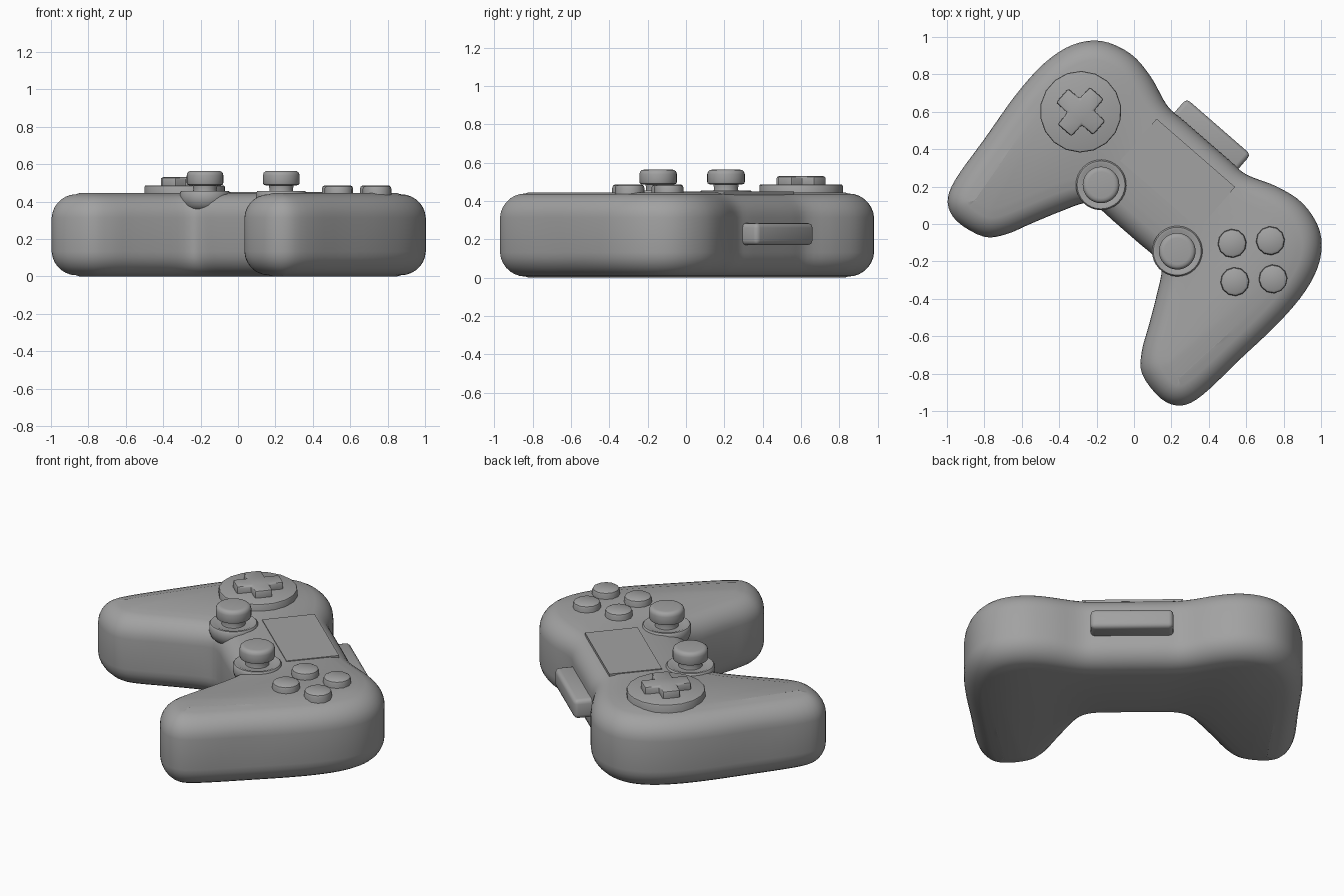
import bpy, bmesh, math
from mathutils import Vector

if "Cube" in bpy.data.objects:
    bpy.data.objects.remove(bpy.data.objects["Cube"], do_unlink=True)

TURN = math.radians(-41)   # whole controller is turned about z
GREY = (0.36, 0.36, 0.36, 1)
mat = bpy.data.materials.new("grey_plastic")
mat.use_nodes = True
mat.diffuse_color = GREY
bsdf = mat.node_tree.nodes["Principled BSDF"]
bsdf.inputs["Base Color"].default_value = GREY
bsdf.inputs["Roughness"].default_value = 0.6


def finish(name, bm, angle=40):
    bmesh.ops.recalc_face_normals(bm, faces=bm.faces)
    mesh = bpy.data.meshes.new(name)
    bm.to_mesh(mesh)
    bm.free()
    mesh.materials.append(mat)
    ob = bpy.data.objects.new(name, mesh)
    bpy.context.collection.objects.link(ob)
    ob.rotation_euler.z = TURN
    bpy.ops.object.select_all(action="DESELECT")
    ob.select_set(True)
    bpy.context.view_layer.objects.active = ob
    bpy.ops.object.shade_smooth_by_angle(angle=math.radians(angle))


def fan_cap(bm, loop):
    bm.faces.new(loop)


def loft(name, rings, angle=40, cap=fan_cap):
    """Skin closed rings of equal length and cap both ends."""
    bm = bmesh.new()
    loops = [[bm.verts.new(p) for p in ring] for ring in rings]
    n = len(loops[0])
    for low, high in zip(loops, loops[1:]):
        for i in range(n):
            j = (i + 1) % n
            bm.faces.new((low[i], low[j], high[j], high[i]))
    cap(bm, loops[0])
    cap(bm, loops[-1])
    finish(name, bm, angle)


def lathe(name, x, y, profile, sides):
    turns = [2 * math.pi * (i + .5) / sides for i in range(sides)]
    loft(name, [[(x + r * math.cos(t), y + r * math.sin(t), z) for t in turns]
                for r, z in profile])


def prism(name, outline, z0, z1, bevel=0, segments=2):
    bm = bmesh.new()
    base = bm.faces.new([bm.verts.new((x, y, z0)) for x, y in outline])
    top = bmesh.ops.extrude_face_region(bm, geom=[base])["geom"]
    bmesh.ops.translate(bm, vec=(0, 0, z1 - z0),
                        verts=[v for v in top if isinstance(v, bmesh.types.BMVert)])
    if bevel:
        bmesh.ops.bevel(bm, geom=list(bm.edges), offset=bevel, segments=segments,
                        profile=0.5, affect="EDGES")
    finish(name, bm)


def rectangle(x0, x1, y0, y1):
    return [(x0, y0), (x1, y0), (x1, y1), (x0, y1)]


# Body outline: one half from back centre round the grip to front centre, mirrored
half = [(.15, .592), (.28, .594), (.445, .652), (.61, .675), (.772, .625), (.876, .508),
        (.926, .335), (.93, .107), (.902, -.179), (.877, -.446), (.828, -.566),
        (.722, -.61), (.562, -.578), (.48, -.49), (.415, -.356), (.342, -.21),
        (.27, -.085), (.2, -.06), (.09, -.06)]
control = [Vector(p) for p in half + [(-x, y) for x, y in reversed(half)]]
SUB = 4


def spline(points):
    out, n = [], len(points)
    for i in range(n):
        a, b, c, d = (points[(i + k) % n] for k in (-1, 0, 1, 2))
        for s in range(SUB):
            t = s / SUB
            out.append(b + (c - a) * (t / 2) + (a * 2 - b * 5 + c * 4 - d) * (t * t / 2)
                       + (b * 3 - a - c * 3 + d) * (t ** 3 / 2))
    return out


def inset(points, dist):
    n, out = len(points), []
    for i, p in enumerate(points):
        t = (points[(i + 1) % n] - points[i - 1]).normalized()
        out.append(p + Vector((t.y, -t.x)) * dist)
    # relax so tight corners do not fold
    return [out[i] * .5 + (out[i - 1] + out[(i + 1) % n]) * .25 for i in range(n)]


def strip_cap(bm, loop):
    """Close the body with strips that run along each grip."""
    n, last = len(loop), (len(half) - 1) * SUB
    for start, total in ((0, last), (last, n + last)):
        for j in range(start, total // 2):
            corners = [loop[k % n] for k in (j, j + 1, total - j - 1, total - j)]
            bm.faces.new(list(dict.fromkeys(corners)))


HEIGHT, ROUND, STEPS, DOME = .445, .125, 7, .006
edge = spline(control)
upper, previous = [(edge, HEIGHT - DOME - ROUND)], 0
for k in range(1, STEPS + 1):
    a = math.pi / 2 * k / STEPS
    depth = ROUND * (1 - math.cos(a))
    edge = inset(edge, depth - previous)
    previous = depth
    upper.append((edge, HEIGHT - DOME - ROUND * (1 - math.sin(a))))
upper.append((inset(edge, .02), HEIGHT))
levels = [(e, HEIGHT - z) for e, z in reversed(upper)] + upper
loft("controller_body", [[(p.x, p.y, z) for p in e] for e, z in levels], 60, strip_cap)

# Thumbsticks: rounded socket with a shallow dish, neck and cap
socket = [(.06, .345), (.1, .355), (.125, .38), (.135, .41), (.135, .447),
          (.128, .456), (.115, .456), (.1, .449), (.06, .449)]
neck = [(.068, .44), (.062, .465), (.068, .495)]
cap = [(.085, .487), (.095, .491), (.098, .5), (.098, .54), (.094, .554),
       (.084, .562), (.07, .564)]
for side, label in ((-1, "right"), (1, "left")):
    for part, profile in (("socket", socket), ("neck", neck), ("cap", cap)):
        lathe(f"{label}_stick_{part}", side * .27, .042, profile, 32)

# Direction pad: disc and cross
PAD_X, PAD_Y = .609, .266
lathe("pad_disc", -PAD_X, PAD_Y,
      [(.218, .42), (.218, .478), (.215, .484), (.208, .487)], 18)
L, W = .132, .05
arm = [(L, -W), (L, W), (W, W)]
cross = []
for quarter in range(4):
    c, s = round(math.cos(quarter * math.pi / 2)), round(math.sin(quarter * math.pi / 2))
    cross += [(-PAD_X + x * c - y * s, PAD_Y + x * s + y * c) for x, y in arm]
prism("pad_cross", cross, .46, .53, .012)

# Four action buttons in a diamond
button = [(.077, .42), (.077, .468), (.073, .48), (.061, .487)]
for i, (dx, dy) in enumerate([(1, 0), (0, 1), (-1, 0), (0, -1)]):
    lathe(f"action_button_{i + 1}", PAD_X + dx * .145, PAD_Y + dy * .145, button, 12)

# Touch panel and rear connector
prism("touch_panel", rectangle(-.278, .278, .206, .504), .43, .45)
prism("rear_connector", rectangle(-.228, .228, .5, .69), .17, .285, .025, 3)
